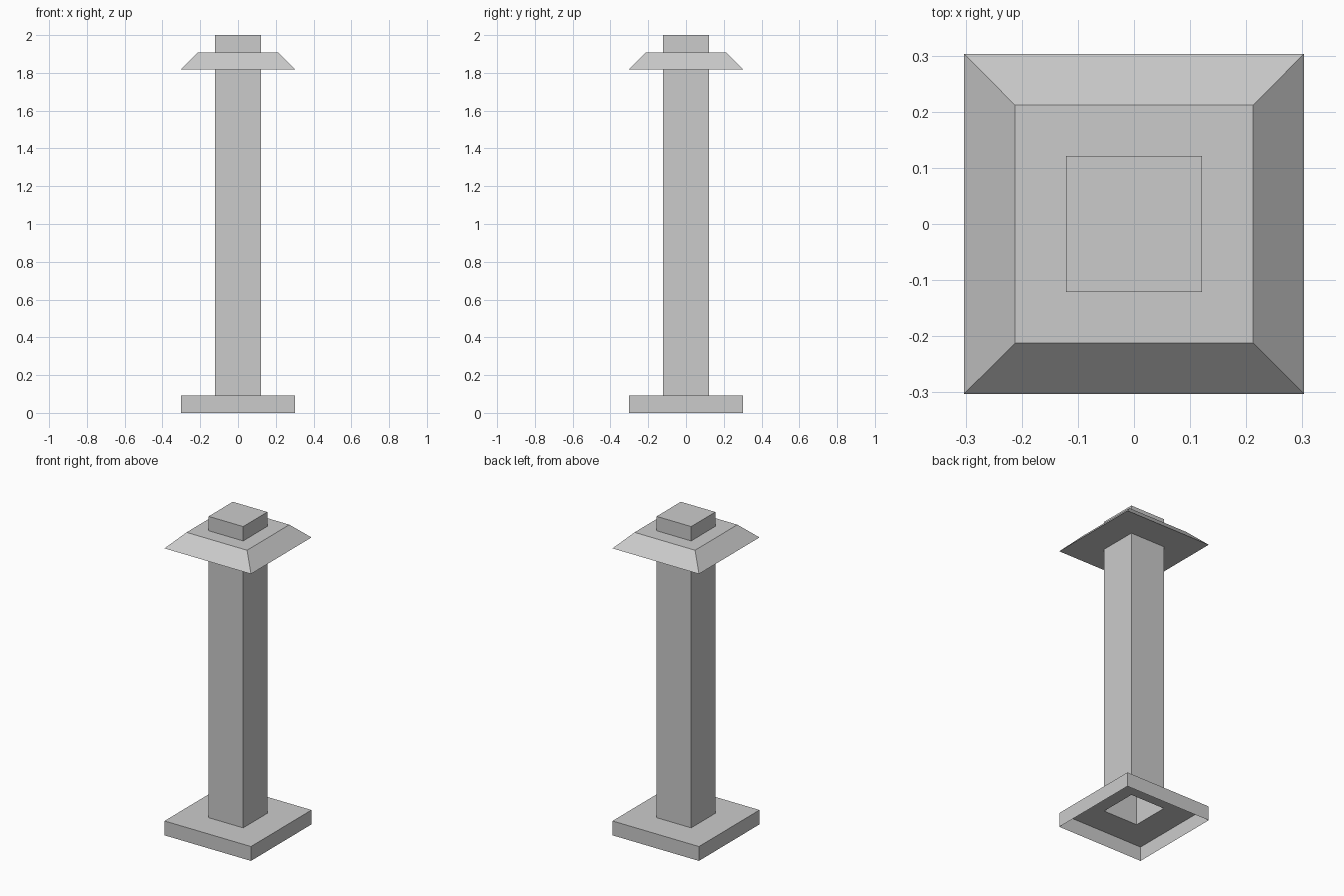
import bpy, bmesh

if "Cube" in bpy.data.objects:
    bpy.data.objects.remove(bpy.data.objects["Cube"])

# Profile of the square pillar: (half width, height), bottom to top
PROFILE = [
    (0.303, 0.0), (0.303, 0.091),      # plinth, open underneath
    (0.121, 0.091), (0.121, 1.818),    # shaft
    (0.303, 1.818), (0.212, 1.909),    # sloped capital
    (0.121, 1.909), (0.121, 2.0),      # top block
]
CORNERS = [(-1, -1), (1, -1), (1, 1), (-1, 1)]

bm = bmesh.new()
rings = [[bm.verts.new((sx * r, sy * r, z)) for sx, sy in CORNERS]
         for r, z in PROFILE]

# Walls and ledges between neighbouring rings
for low, high in zip(rings, rings[1:]):
    for i in range(4):
        j = (i + 1) % 4
        bm.faces.new((low[i], low[j], high[j], high[i]))

# Closed top
bm.faces.new(rings[-1])

mesh = bpy.data.meshes.new("pillar")
bm.to_mesh(mesh)
bm.free()
bpy.context.collection.objects.link(bpy.data.objects.new("pillar", mesh))
